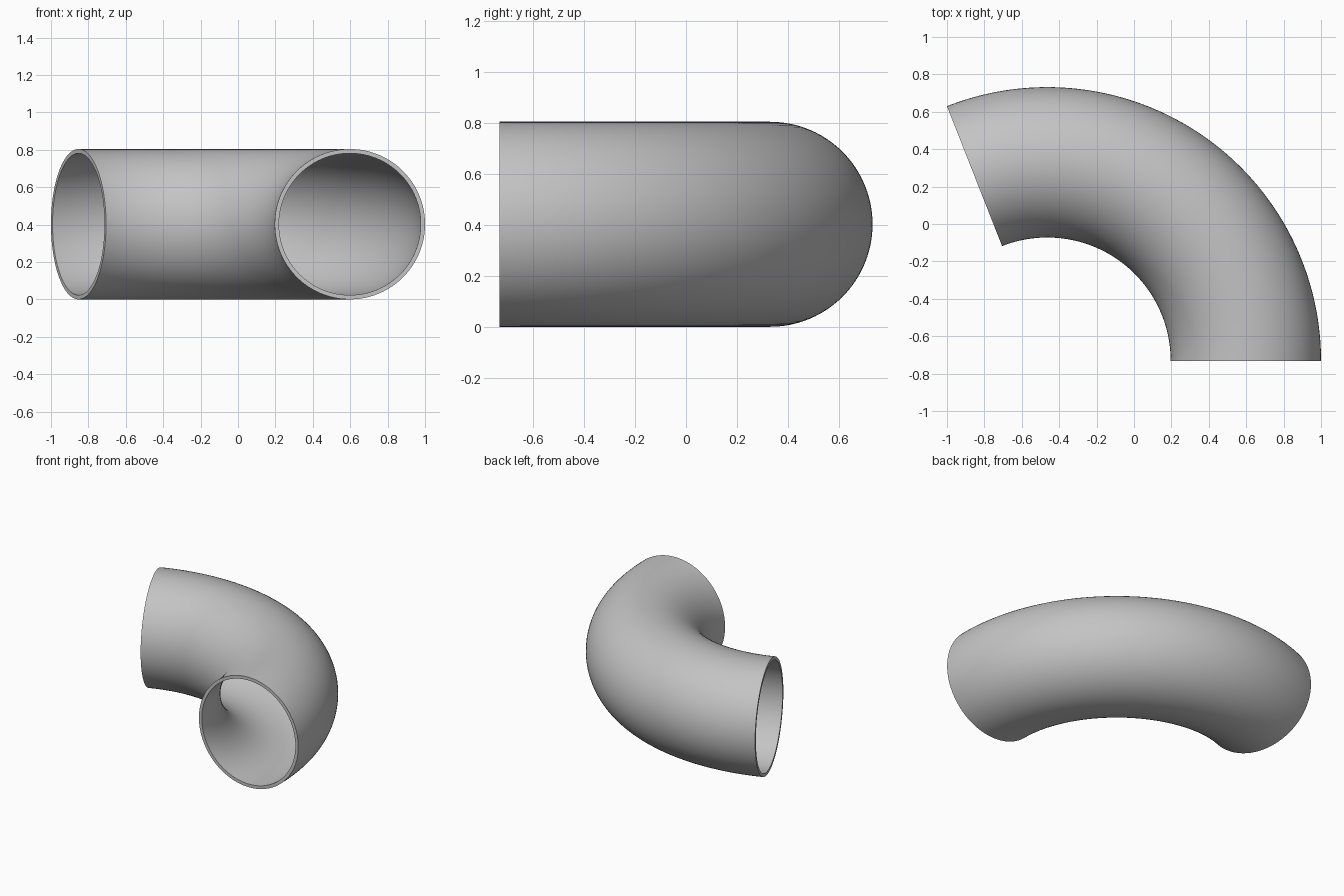
import bpy
import bmesh
import math

cube = bpy.data.objects.get("Cube")
if cube:
    bpy.data.objects.remove(cube, do_unlink=True)

# Bend dimensions
SWEEP = math.radians(111.5)
TUBE_R = 0.402
BORE_R = 0.379
OUTER_R = 2 / (1 + math.sin(SWEEP - math.pi / 2))
BEND_R = OUTER_R - TUBE_R
CENTRE_X = 1 - OUTER_R
CENTRE_Y = -OUTER_R / 2
SIDES, STEPS = 96, 80

# Plain grey metal
grey = bpy.data.materials.new("grey_metal")
grey.use_nodes = True
colour = (0.55, 0.55, 0.55, 1)
grey.diffuse_color = colour
grey.node_tree.nodes["Principled BSDF"].inputs["Base Color"].default_value = colour


def ring(bm, radius, angle):
    """Circle of vertices across the tube at one angle of the bend."""
    verts = []
    for i in range(SIDES):
        a = math.tau * i / SIDES
        reach = BEND_R + radius * math.cos(a)
        verts.append(bm.verts.new((CENTRE_X + reach * math.cos(angle),
                                   CENTRE_Y + reach * math.sin(angle),
                                   TUBE_R + radius * math.sin(a))))
    return verts


def bridge(bm, a, b):
    for i in range(SIDES):
        j = (i + 1) % SIDES
        bm.faces.new((a[i], a[j], b[j], b[i]))


# Outer wall, bore and the flat rims joining them
bm = bmesh.new()
angles = [SWEEP * s / STEPS for s in range(STEPS + 1)]
outer = [ring(bm, TUBE_R, a) for a in angles]
bore = [ring(bm, BORE_R, a) for a in angles]
for wall in (outer, bore):
    for a, b in zip(wall, wall[1:]):
        bridge(bm, a, b)
for end in (0, -1):
    bridge(bm, outer[end], bore[end])
bmesh.ops.recalc_face_normals(bm, faces=bm.faces)

mesh = bpy.data.meshes.new("pipe_elbow")
bm.to_mesh(mesh)
bm.free()
mesh.materials.append(grey)
elbow = bpy.data.objects.new("pipe_elbow", mesh)
bpy.context.collection.objects.link(elbow)

# Smooth walls with sharp rim edges
bpy.ops.object.select_all(action="DESELECT")
elbow.select_set(True)
bpy.context.view_layer.objects.active = elbow
bpy.ops.object.shade_smooth_by_angle(angle=math.radians(30))
